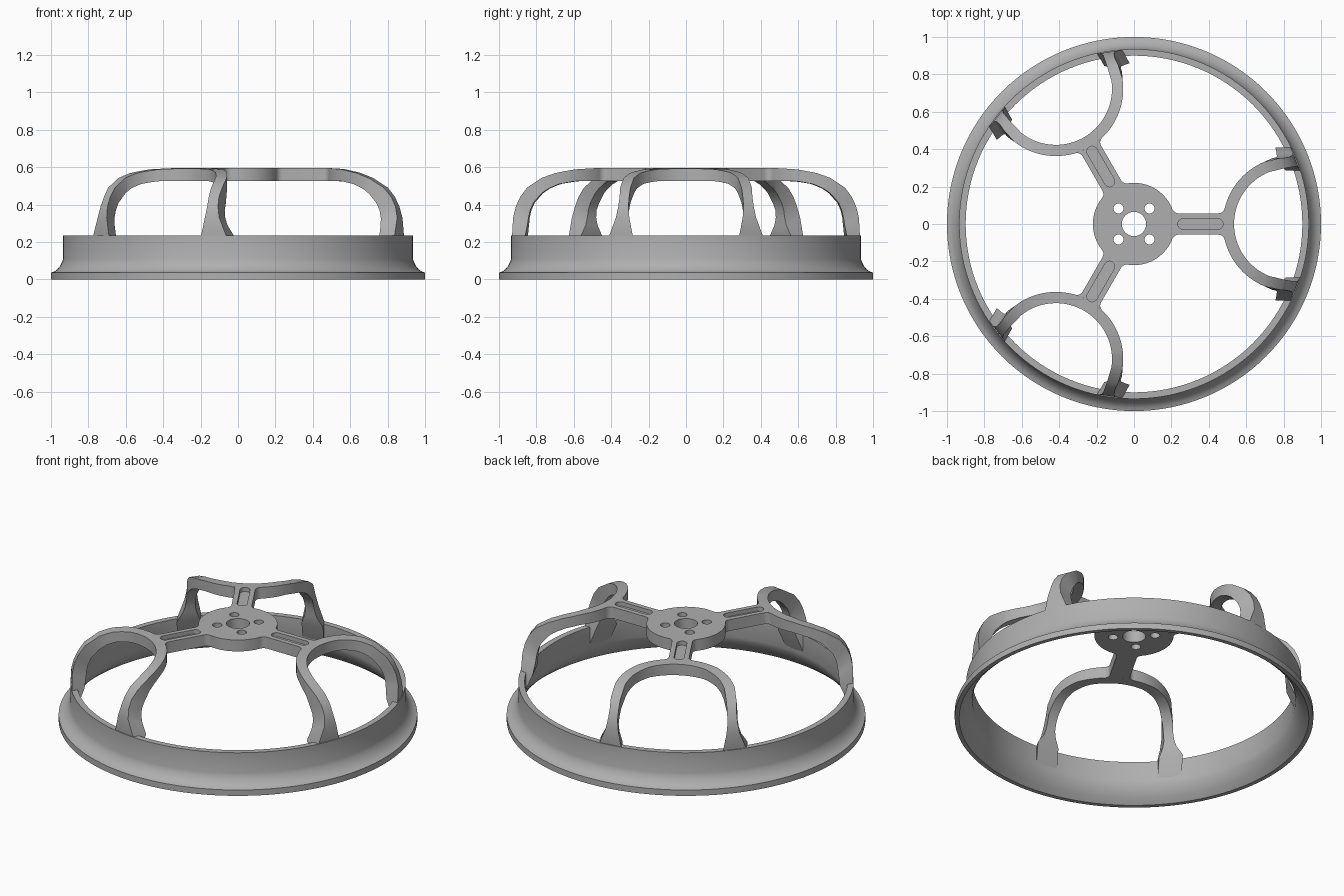
import bpy, bmesh, math
from math import cos, sin, pi, sqrt, radians
from mathutils import Matrix, Vector

if "Cube" in bpy.data.objects:
    bpy.data.objects.remove(bpy.data.objects["Cube"], do_unlink=True)

grey = bpy.data.materials.new("cast_grey")
grey.use_nodes = True
grey.diffuse_color = (0.43, 0.43, 0.43, 1)
grey.node_tree.nodes["Principled BSDF"].inputs["Base Color"].default_value = grey.diffuse_color

TOP, UNDER = 0.595, 0.525
ARCH_X, ARCH_OUT, ARCH_IN = 0.835, 0.36, 0.30
HUB_R, ARM, FILLET = 0.22, 0.057, 0.035


def add_object(name, bm):
    bmesh.ops.remove_doubles(bm, verts=bm.verts, dist=0.00005)
    bmesh.ops.recalc_face_normals(bm, faces=bm.faces)
    mesh = bpy.data.meshes.new(name)
    bm.to_mesh(mesh)
    bm.free()
    mesh.materials.append(grey)
    obj = bpy.data.objects.new(name, mesh)
    bpy.context.collection.objects.link(obj)
    return obj


def shade(obj, angle=32):
    bpy.ops.object.select_all(action='DESELECT')
    obj.select_set(True)
    bpy.context.view_layer.objects.active = obj
    bpy.ops.object.shade_smooth_by_angle(angle=radians(angle))


def circle(x, y, r, n=32, start=0, end=2 * pi, closed=True):
    steps = n if closed else n - 1
    return [(x + r * cos(start + (end - start) * i / steps),
             y + r * sin(start + (end - start) * i / steps)) for i in range(n)]


def turn(points, angle):
    return [(x * cos(angle) - y * sin(angle), x * sin(angle) + y * cos(angle)) for x, y in points]


def plate(name, loops, z, half):
    """Flat plate from an outline followed by its holes."""
    curve = bpy.data.curves.new(name, 'CURVE')
    curve.dimensions, curve.fill_mode, curve.extrude = '2D', 'BOTH', half
    for loop in loops:
        spline = curve.splines.new('POLY')
        spline.points.add(len(loop) - 1)
        for p, (x, y) in zip(spline.points, loop):
            p.co = (x, y, 0, 1)
        spline.use_cyclic_u = True
    temp = bpy.data.objects.new(name + "_outline", curve)
    bpy.context.collection.objects.link(temp)
    bpy.context.view_layer.update()
    mesh = temp.evaluated_get(bpy.context.evaluated_depsgraph_get()).to_mesh()
    bm = bmesh.new()
    bm.from_mesh(mesh)
    temp.to_mesh_clear()
    bpy.data.objects.remove(temp, do_unlink=True)
    bmesh.ops.translate(bm, verts=bm.verts, vec=(0, 0, z))
    return add_object(name, bm)


def lookup(table, r):
    """Height of a dome profile at radius r."""
    for (r0, z0), (r1, z1) in zip(table, table[1:]):
        if r <= r1:
            return z0 + (z1 - z0) * max(0, r - r0) / (r1 - r0)
    return table[-1][1]


# Rim: one closed profile turned round z, flaring to a flange at the foot
profile = [(1, 0), (1, 0.036), (0.982, 0.042), (0.966, 0.054), (0.951, 0.072), (0.942, 0.09),
           (0.935, 0.11), (0.935, 0.235), (0.9, 0.235), (0.9, 0.11), (0.908, 0.085),
           (0.922, 0.058), (0.942, 0.03), (0.975, 0)]
bm = bmesh.new()
SEG = 128
rings = [[bm.verts.new((r * cos(2 * pi * i / SEG), r * sin(2 * pi * i / SEG), z))
          for r, z in profile] for i in range(SEG)]
for i in range(SEG):
    a, b = rings[i], rings[(i + 1) % SEG]
    for j in range(len(profile)):
        k = (j + 1) % len(profile)
        bm.faces.new((a[j], b[j], b[k], a[k]))
shade(add_object("rim", bm), 28)

# Hub: disc with three filleted arms, a bore and four bolt holes
reach = sqrt((HUB_R + FILLET) ** 2 - (ARM + FILLET) ** 2)
turn_in = math.atan2(ARM + FILLET, reach)
far = ARCH_X - sqrt((ARCH_OUT + FILLET) ** 2 - (ARM + FILLET) ** 2)
turn_out = math.atan2(ARM + FILLET, ARCH_X - far)
side = circle(reach, ARM + FILLET, FILLET, 7, turn_in - pi, -pi / 2, False)
side += circle(far, ARM + FILLET, FILLET, 7, -pi / 2, -turn_out, False)
tip = circle(ARCH_X, 0, ARCH_OUT, 9, pi - turn_out, pi + turn_out, False)
arm = [(x, -y) for x, y in side] + tip[::-1][1:-1] + side[::-1]
outline = []
for k in range(3):
    outline += turn(arm, 2 * pi * k / 3)
    sweep = circle(0, 0, HUB_R, 18, turn_in, 2 * pi / 3 - turn_in, False)
    outline += turn(sweep[1:-1], 2 * pi * k / 3)
holes = [circle(0, 0, 0.065)]
holes += [circle(x, y, 0.027, 24) for x in (-0.083, 0.083) for y in (-0.083, 0.083)]
hub = plate("hub", [outline] + holes, (TOP + UNDER) / 2, (TOP - UNDER) / 2)

# Shallow rounded groove along each arm
groove = (circle(0.448, 0, 0.028, 13, -pi / 2, pi / 2, False)
          + circle(0.262, 0, 0.028, 13, pi / 2, 3 * pi / 2, False))
for k in range(3):
    cutter = plate(f"groove_cutter_{k + 1}", [turn(groove, 2 * pi * k / 3)], TOP, 0.025)
    cutter.hide_render = True
    cutter.hide_set(True)
    mod = hub.modifiers.new(f"groove_{k + 1}", 'BOOLEAN')
    mod.operation, mod.solver, mod.object = 'DIFFERENCE', 'EXACT', cutter
bpy.context.view_layer.update()
cut_mesh = bpy.data.meshes.new_from_object(hub.evaluated_get(bpy.context.evaluated_depsgraph_get()))
hub.modifiers.clear()
hub.data = cut_mesh
for obj in [o for o in bpy.data.objects if o.name.startswith("groove_cutter")]:
    bpy.data.objects.remove(obj, do_unlink=True)
shade(hub)

# Arched spokes: flat loop that bends down a dome into two flared feet
outer_dome = [(0.5, TOP), (0.6, 0.588), (0.7, 0.569), (0.78, 0.54), (0.84, 0.503), (0.9, 0.42)]
inner_dome = [(0.6, UNDER), (0.68, 0.51), (0.74, 0.485), (0.8, 0.44)]
# r and z of outer face, r and z of inner face, y of the two edges
leg = [(0.855, 0.49, 0.818, 0.41, 0.352, 0.297), (0.893, 0.44, 0.836, 0.37, 0.355, 0.304),
       (0.916, 0.39, 0.845, 0.33, 0.362, 0.308), (0.93, 0.33, 0.85, 0.29, 0.375, 0.303),
       (0.932, 0.235, 0.86, 0.235, 0.41, 0.285), (0.92, 0.14, 0.905, 0.12, 0.41, 0.285)]


def section(x, y, z):
    return Vector((x, y, z))


half = []
for i in range(19):
    phi = pi - radians(68) * i / 18
    out = (ARCH_X + ARCH_OUT * cos(phi), ARCH_OUT * sin(phi))
    inn = (ARCH_X + ARCH_IN * cos(phi), ARCH_IN * sin(phi))
    half.append([section(*p, lookup(d, math.hypot(*p)))
                 for p, d in ((out, outer_dome), (inn, outer_dome),
                              (inn, inner_dome), (out, inner_dome))])
for ro, zo, ri, zi, yo, yi in leg:
    half.append([section(sqrt(r * r - y * y), y, z)
                 for r, y, z in ((ro, yo, zo), (ro, yi, zo), (ri, yi, zi), (ri, yo, zi))])
mirrored = [[Vector((p.x, -p.y, p.z)) for p in s] for s in half[:0:-1]]

for k in range(3):
    bm = bmesh.new()
    rows = [[bm.verts.new(p) for p in s] for s in mirrored + half]
    for a, b in zip(rows, rows[1:]):
        for j in range(4):
            n = (j + 1) % 4
            bm.faces.new((a[j], a[n], b[n], b[j]))
    bm.faces.new(rows[0])
    bm.faces.new(rows[-1])
    bm.transform(Matrix.Rotation(2 * pi * k / 3, 4, 'Z'))
    shade(add_object(f"arched_spoke_{k + 1}", bm))
